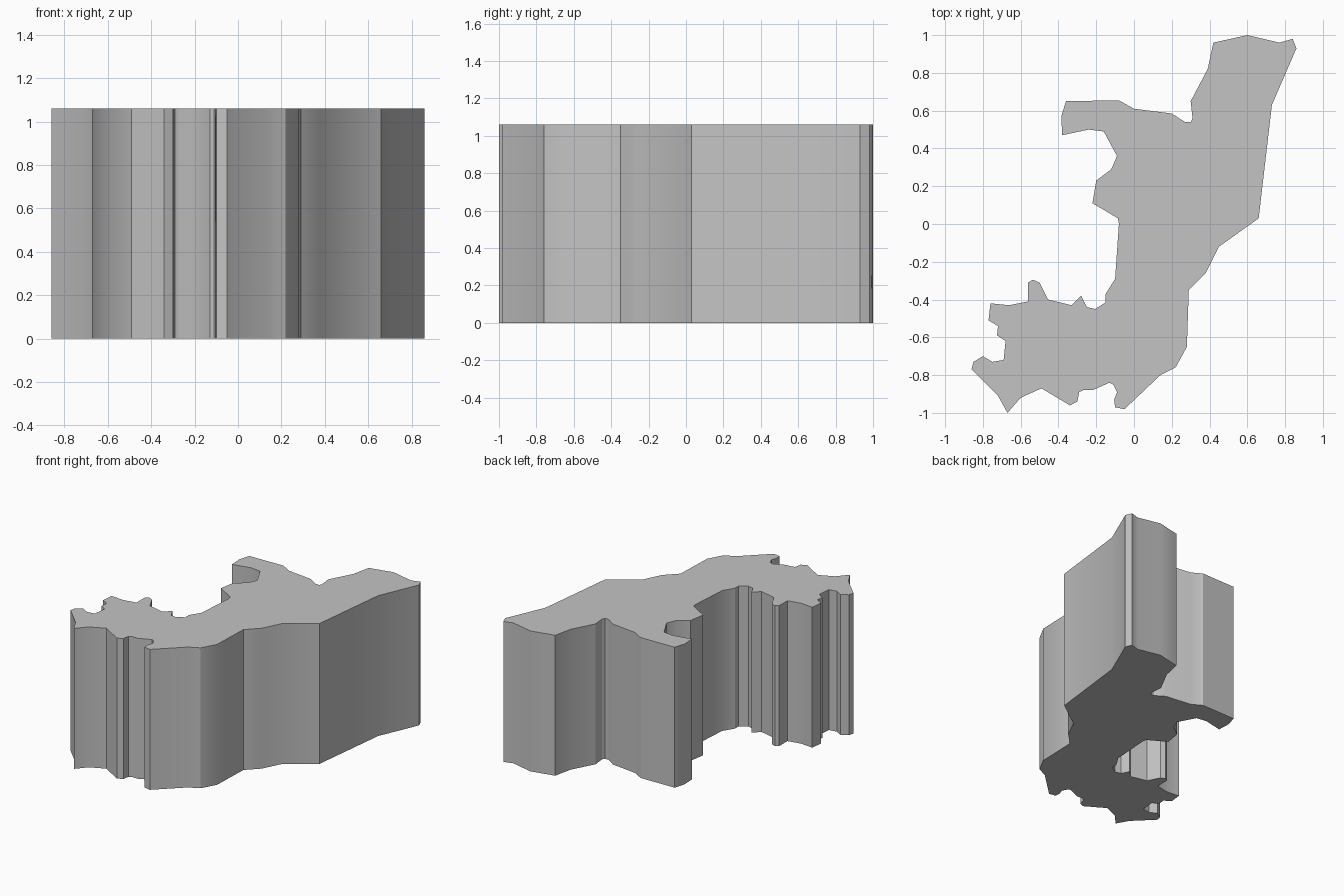
import bpy
import bmesh
import math

default_cube = bpy.data.objects.get("Cube")
if default_cube:
    bpy.data.objects.remove(default_cube, do_unlink=True)

HEIGHT = 1.06

# Outline in hundredths of a unit, clockwise, one run of points per side
north_east = [(42, 96), (60, 100), (77, 96), (84, 98), (86, 93), (73, 63),
              (66, 3), (45, -12), (38, -26), (29, -35), (28, -65), (22, -76)]
south = [(14, -80), (-5, -98), (-10, -97), (-10.5, -93), (-9, -89),
         (-11, -85), (-13, -84), (-22, -88), (-27, -88), (-29, -89),
         (-30, -94), (-34, -96), (-49, -87), (-60, -92), (-67, -100)]
south_west = [(-72, -91), (-86, -77), (-85, -73), (-80, -70), (-75, -73),
              (-69, -72), (-68, -62), (-72.5, -59), (-72, -54), (-77, -51),
              (-76, -42), (-66, -43), (-56, -41), (-56, -31), (-53.5, -29.5),
              (-50, -31), (-45.5, -40), (-33, -43), (-28, -38), (-25, -44)]
north_west = [(-20.5, -45), (-15, -41.5), (-15, -37), (-10, -29), (-8, 0),
              (-8.5, 3), (-22, 11), (-20, 23), (-12, 29), (-9, 36),
              (-16, 49), (-24, 50), (-38, 47), (-38.5, 57), (-36, 65),
              (-8, 65.5), (0, 61), (20, 58.5), (27, 54), (30, 54),
              (31, 56), (30, 65), (39, 82)]


def make_material(name, color):
    material = bpy.data.materials.new(name)
    material.use_nodes = True
    material.diffuse_color = color
    material.node_tree.nodes["Principled BSDF"].inputs["Base Color"].default_value = color
    return material


def extrude_outline(name, outline, height, material):
    """Fill a flat outline and raise it into a closed solid."""
    bm = bmesh.new()
    base = bm.faces.new([bm.verts.new((x / 100, y / 100, 0)) for x, y in outline])
    raised = bmesh.ops.extrude_face_region(bm, geom=[base], use_keep_orig=True)
    top_verts = [v for v in raised["geom"] if isinstance(v, bmesh.types.BMVert)]
    bmesh.ops.translate(bm, verts=top_verts, vec=(0, 0, height))
    bmesh.ops.recalc_face_normals(bm, faces=bm.faces[:])
    mesh = bpy.data.meshes.new(name)
    bm.to_mesh(mesh)
    bm.free()
    mesh.materials.append(material)
    obj = bpy.data.objects.new(name, mesh)
    bpy.context.collection.objects.link(obj)
    return obj


# Solid block with the irregular outline
grey = make_material("plain grey", (0.55, 0.55, 0.55, 1))
block = extrude_outline("outline_block", north_east + south + south_west + north_west,
                        HEIGHT, grey)

# Soft shading across gentle bends, crisp edges elsewhere
bpy.ops.object.select_all(action="DESELECT")
block.select_set(True)
bpy.context.view_layer.objects.active = block
bpy.ops.object.shade_smooth_by_angle(angle=math.radians(30))
